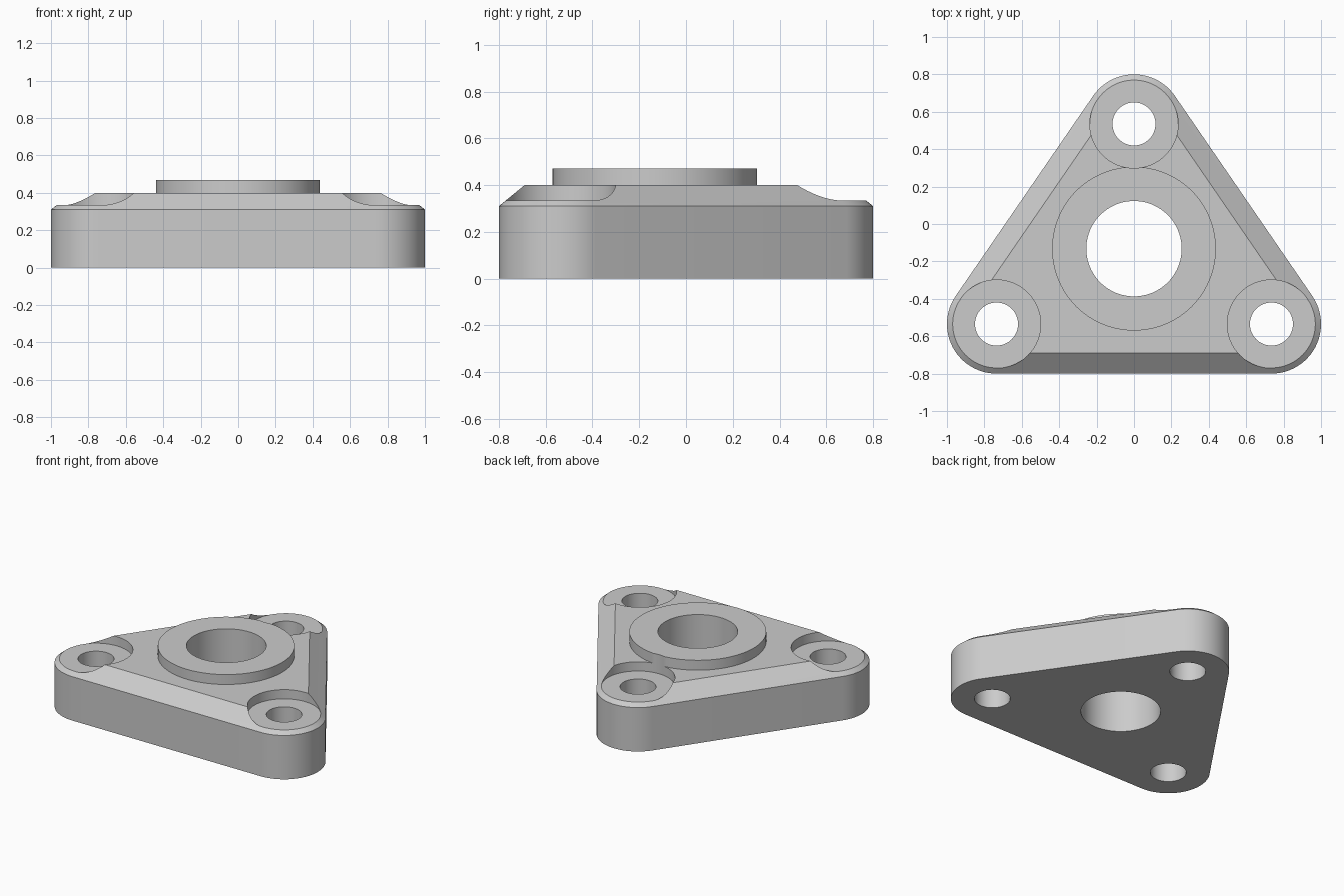
import bpy, bmesh
from math import atan2, cos, sin, pi, radians

if "Cube" in bpy.data.objects:
    bpy.data.objects.remove(bpy.data.objects["Cube"], do_unlink=True)

grey = bpy.data.materials.new("light grey")
grey.use_nodes = True
colour = (0.6, 0.6, 0.6, 1)
grey.diffuse_color = colour
grey.node_tree.nodes["Principled BSDF"].inputs["Base Color"].default_value = colour

CORNERS = [(0.735, -0.535), (0, 0.535), (-0.735, -0.535)]
CENTRE = (0, -0.132)
CORNER_R, CHAMFER = 0.265, 0.11
STEPS = 24


def make_object(name, bm):
    bmesh.ops.recalc_face_normals(bm, faces=bm.faces)
    mesh = bpy.data.meshes.new(name)
    bm.to_mesh(mesh)
    bm.free()
    mesh.materials.append(grey)
    obj = bpy.data.objects.new(name, mesh)
    bpy.context.collection.objects.link(obj)
    return obj


def cylinder(name, centre, radius, bottom, top):
    bm = bmesh.new()
    bmesh.ops.create_cone(bm, cap_ends=True, segments=96, radius1=radius,
                          radius2=radius, depth=top - bottom)
    bmesh.ops.translate(bm, verts=bm.verts, vec=(*centre, (top + bottom) / 2))
    return make_object(name, bm)


def outline(radius):
    """Triangle with rounded corners."""
    tilt = atan2(0.735, 1.07)  # direction of the right side's normal
    limits = [-pi / 2, tilt, pi - tilt, 1.5 * pi]
    points = []
    for (x, y), a, b in zip(CORNERS, limits, limits[1:]):
        for i in range(STEPS + 1):
            t = a + (b - a) * i / STEPS
            points.append((x + radius * cos(t), y + radius * sin(t)))
    return points


def combine(target, tool, operation):
    mod = target.modifiers.new(tool.name, 'BOOLEAN')
    mod.operation = operation
    mod.solver = 'EXACT'
    mod.object = tool
    bpy.context.view_layer.objects.active = target
    bpy.ops.object.modifier_apply(modifier=mod.name)
    bpy.data.objects.remove(tool, do_unlink=True)


# Flange body with chamfered top edge
bm = bmesh.new()
rings = []
for radius, z in [(CORNER_R, 0), (CORNER_R, 0.31), (CORNER_R - CHAMFER, 0.40)]:
    rings.append([bm.verts.new((x, y, z)) for x, y in outline(radius)])
for low, high in zip(rings, rings[1:]):
    for i in range(len(low)):
        j = (i + 1) % len(low)
        bm.faces.new((low[i], low[j], high[j], high[i]))
bm.faces.new(rings[0][::-1])
bm.faces.new(rings[-1])
flange = make_object("flange_body", bm)

# Raised central boss
combine(flange, cylinder("boss", CENTRE, 0.438, 0.2, 0.47), 'UNION')

# Bolt seats and bolt holes
for corner in CORNERS:
    combine(flange, cylinder("bolt_seat", corner, 0.236, 0.335, 0.6), 'DIFFERENCE')
    combine(flange, cylinder("bolt_hole", corner, 0.115, -0.1, 0.6), 'DIFFERENCE')

# Central bore
combine(flange, cylinder("bore", CENTRE, 0.255, -0.1, 0.6), 'DIFFERENCE')

# Smooth round walls, sharp edges
bpy.ops.object.select_all(action='DESELECT')
flange.select_set(True)
bpy.context.view_layer.objects.active = flange
bpy.ops.object.shade_smooth_by_angle(angle=radians(25))
